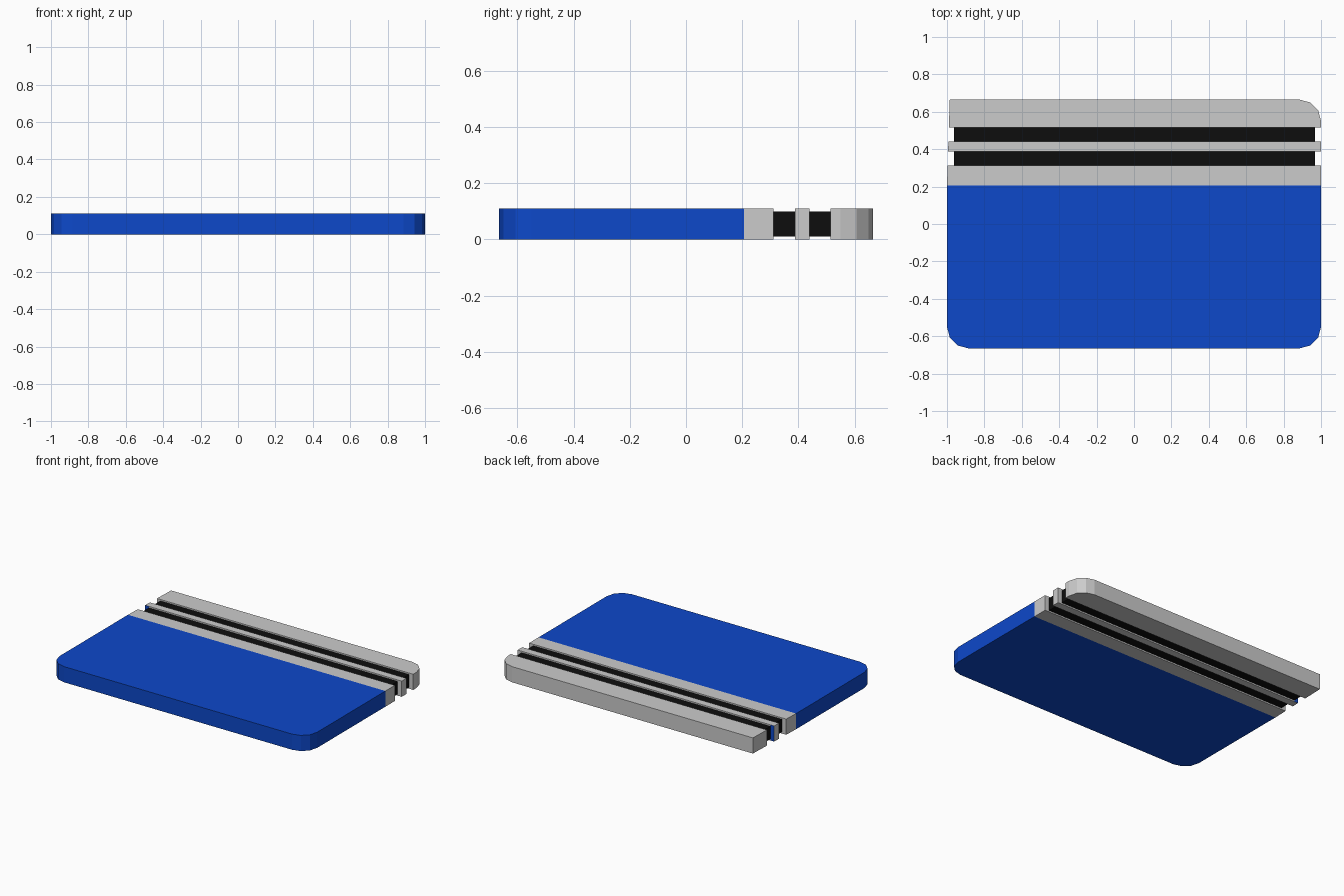
import bpy, math

if "Cube" in bpy.data.objects:
    bpy.data.objects.remove(bpy.data.objects["Cube"])

def material(name, rgb):
    m = bpy.data.materials.new(name)
    m.diffuse_color = (*rgb, 1)
    m.use_nodes = True
    m.node_tree.nodes["Principled BSDF"].inputs["Base Color"].default_value = m.diffuse_color
    return m

blue = material("blue", (0.004, 0.065, 0.59))
black = material("black", (0.004, 0.004, 0.004))
grey = material("light_grey", (0.58, 0.55, 0.55))

H = 0.11    # plate thickness
Y = 0.665   # half depth
R = 0.115   # corner radius

def left_x(y):
    """Left edge tapers slightly behind the blue panel."""
    return -1 + 0.015 * max(0, y - 0.207) / (Y - 0.207)

def corner(cx, cy, start):
    """Quarter-round corner in three flat segments."""
    return [(cx + R * math.cos(math.radians(start + 30 * i)),
             cy + R * math.sin(math.radians(start + 30 * i))) for i in range(4)]

def slab(name, outline, z0, z1, mat):
    """Extrude a counter-clockwise outline between two heights."""
    n = len(outline)
    verts = [(x, y, z) for z in (z0, z1) for x, y in outline]
    faces = [tuple(reversed(range(n))), tuple(range(n, 2 * n))]
    faces += [(i, (i + 1) % n, n + (i + 1) % n, n + i) for i in range(n)]
    mesh = bpy.data.meshes.new(name)
    mesh.from_pydata(verts, [], faces)
    mesh.materials.append(mat)
    obj = bpy.data.objects.new(name, mesh)
    bpy.context.collection.objects.link(obj)
    return obj

def strip(y0, y1):
    return [(left_x(y0), y0), (1, y0), (1, y1), (left_x(y1), y1)]

# Blue panel with rounded front corners
slab("main_panel",
     corner(-1 + R, -Y + R, 180) + corner(1 - R, -Y + R, 270)
     + [(1, 0.207), (-1, 0.207)], 0, H, blue)

# Grey band behind the panel
slab("front_band", strip(0.207, 0.312), 0, H, grey)

# Middle band, split so the left tab has blue front and back faces
tab_x = -0.963
y0, y1 = 0.388, 0.44
slab("middle_band", [(tab_x, y0), (1, y0), (1, y1), (tab_x, y1)], 0, H, grey)
tab = slab("middle_band_tab",
           [(left_x(y0), y0), (tab_x, y0), (tab_x, y1), (left_x(y1), y1)], 0, H, grey)
tab.data.materials.append(blue)
for face in tab.data.polygons:
    if abs(face.normal.y) > 0.9:
        face.material_index = 1

# Back band, rounded only at the right corner
slab("back_band",
     [(left_x(0.515), 0.515), (1, 0.515)] + corner(1 - R, Y - R, 0)
     + [(left_x(Y), Y)], 0, H, grey)

# Recessed black bars filling the two gaps
for name, a, b in (("front_bar", 0.312, 0.388), ("back_bar", 0.44, 0.515)):
    slab(name, [(-0.963, a), (0.968, a), (0.968, b), (-0.963, b)], 0.01, 0.10, black)
